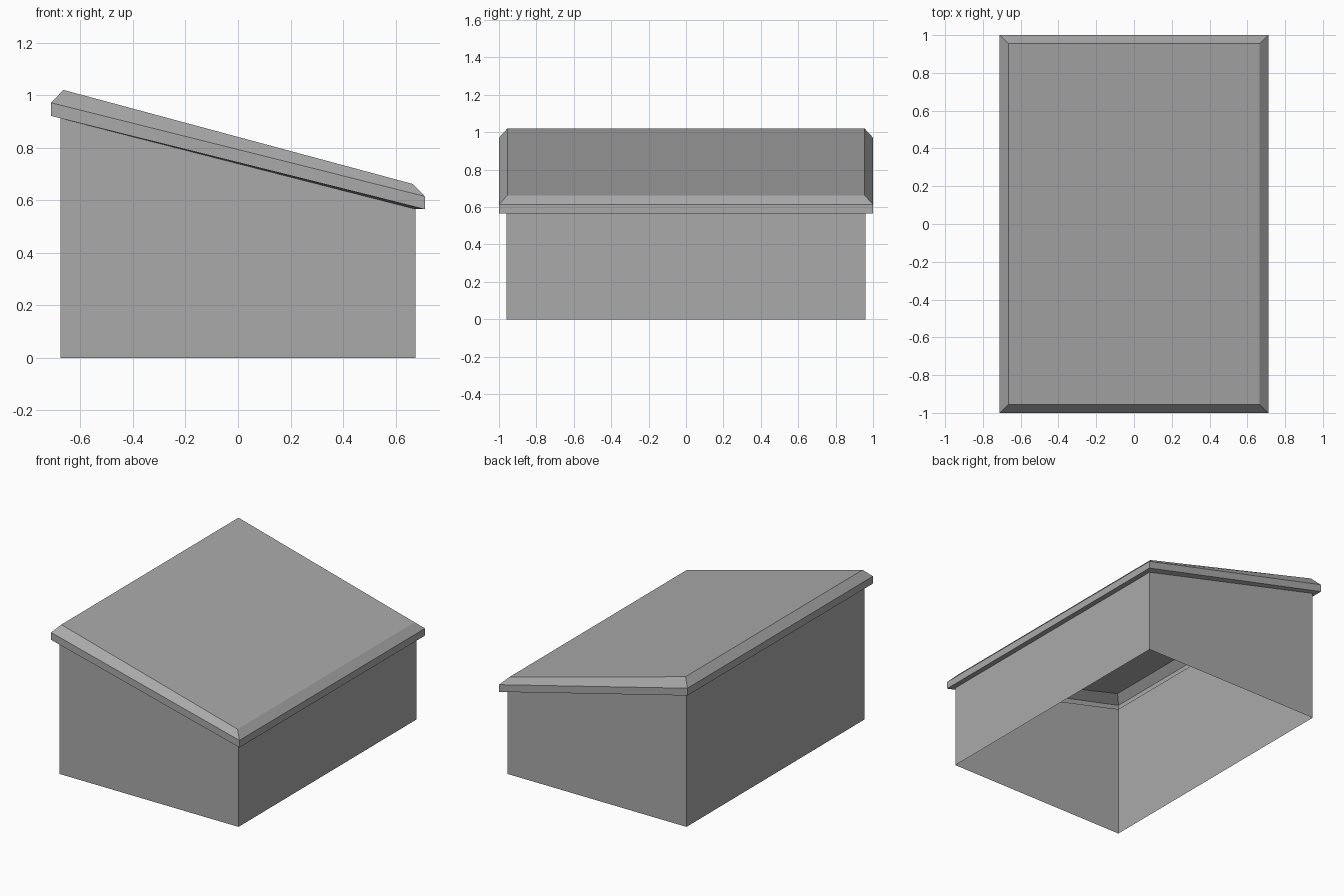
import bpy
import bmesh

cube = bpy.data.objects.get("Cube")
if cube:
    bpy.data.objects.remove(cube, do_unlink=True)

grey = bpy.data.materials.new("plain grey")
grey.use_nodes = True
colour = (0.4, 0.4, 0.4, 1)
grey.diffuse_color = colour
grey.node_tree.nodes["Principled BSDF"].inputs["Base Color"].default_value = colour


def stacked_rings(name, rings, closed_top):
    """Skin rectangular rings given as (half x, half y, z at -x, z at +x)."""
    bm = bmesh.new()
    loops = []
    for hx, hy, z_high, z_low in rings:
        corners = ((-hx, -hy, z_high), (hx, -hy, z_low),
                   (hx, hy, z_low), (-hx, hy, z_high))
        loops.append([bm.verts.new(c) for c in corners])
    for low, up in zip(loops, loops[1:]):
        for i in range(4):
            j = (i + 1) % 4
            bm.faces.new((low[i], low[j], up[j], up[i]))
    if closed_top:
        bm.faces.new(loops[-1])
    mesh = bpy.data.meshes.new(name)
    bm.to_mesh(mesh)
    bm.free()
    mesh.materials.append(grey)
    obj = bpy.data.objects.new(name, mesh)
    bpy.context.collection.objects.link(obj)
    return obj


# Four thin walls, open at the bottom, with a sloping top edge
WALL_X, WALL_Y = 0.676, 0.96
WALL_HIGH, WALL_LOW = 0.912, 0.566
stacked_rings("walls", [
    (WALL_X, WALL_Y, 0, 0),
    (WALL_X, WALL_Y, WALL_HIGH, WALL_LOW),
], False)

# Hollow sloping roof: eave underside, upright rim, bevel, top
stacked_rings("roof", [
    (WALL_X, WALL_Y, WALL_HIGH, WALL_LOW),
    (0.711, 1.0, 0.921, 0.566),
    (0.711, 1.0, 0.971, 0.615),
    (0.665, 0.955, 1.02, 0.662),
], True)
